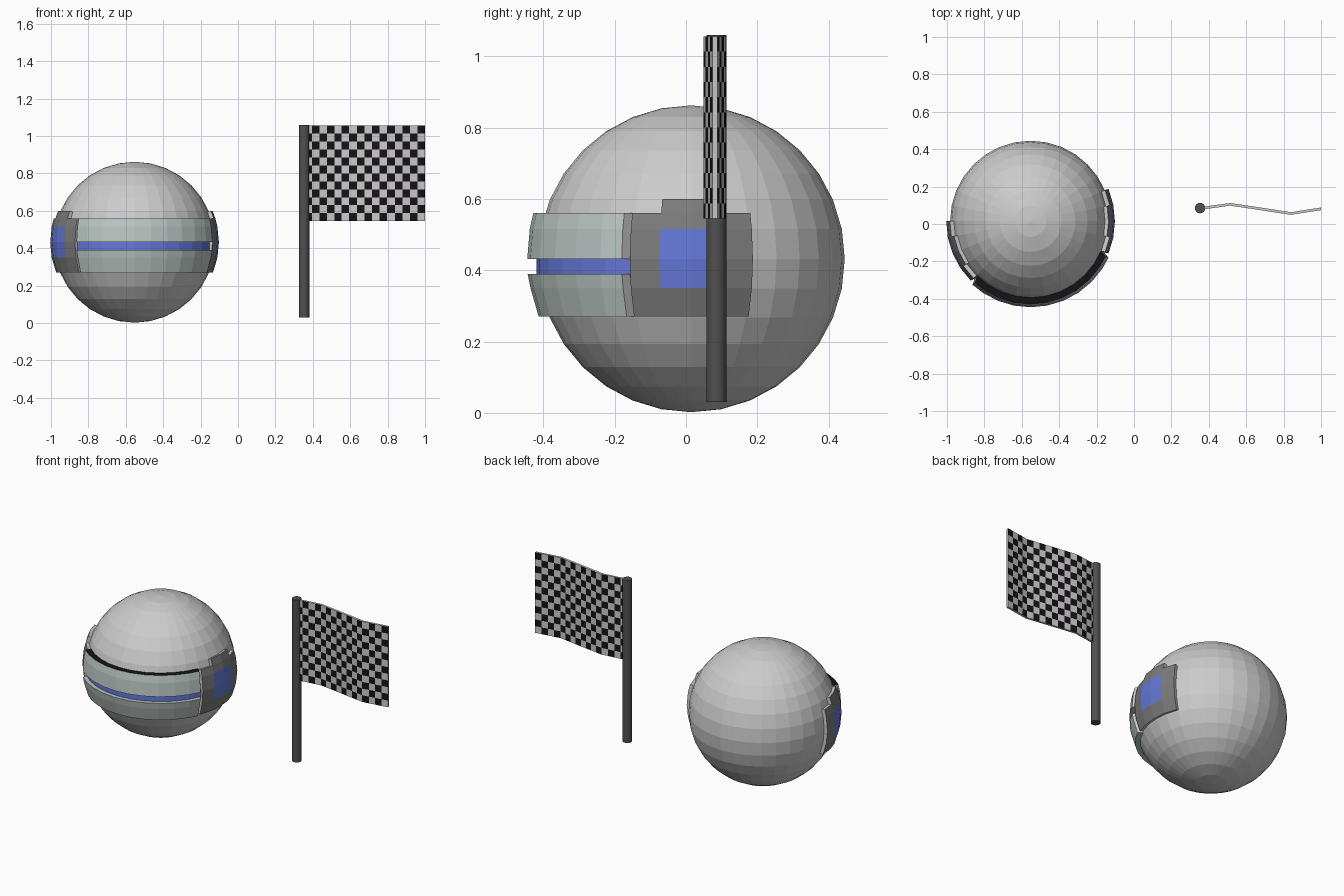
import bpy, bmesh
from math import cos, sin, radians, sqrt

if "Cube" in bpy.data.objects:
    bpy.data.objects.remove(bpy.data.objects["Cube"])

CX, CY, CZ, R = -0.553, 0.015, 0.432, 0.43
STEP = 11.25          # facet size of the sphere in degrees


def mat(name, r, g, b):
    m = bpy.data.materials.new(name)
    m.diffuse_color = (r, g, b, 1)
    m.use_nodes = True
    m.node_tree.nodes["Principled BSDF"].inputs["Base Color"].default_value = m.diffuse_color
    return m


LIGHT = mat("light_grey", .62, .62, .62)
DARK = mat("dark_grey", .2, .2, .2)
POLE = mat("pole_grey", .08, .08, .08)
BLUE = mat("blue", .13, .19, .7)
BLACK = mat("black", .008, .006, .008)
GLASS = mat("visor_grey", .5, .57, .55)


def make(name, bm, mats):
    me = bpy.data.meshes.new(name)
    bm.normal_update()
    bm.to_mesh(me)
    bm.free()
    ob = bpy.data.objects.new(name, me)
    bpy.context.collection.objects.link(ob)
    for m in mats:
        me.materials.append(m)
    return ob


def polar(r, deg, z):
    a = radians(deg)
    return (CX + r * cos(a), CY + r * sin(a), z)


def ball_r(z):
    return sqrt(R * R - (z - CZ) ** 2)


def solidify(ob, thick, offset, rim):
    s = ob.modifiers.new("thickness", 'SOLIDIFY')
    s.thickness, s.offset, s.material_offset_rim = thick, offset, rim


# Sweep a closed (radius, z, is_outer) profile round the helmet; outer points pull in at the ends
def sweep(name, prof, edge_mats, cap_mat, mats, inset):
    bm = bmesh.new()
    angs = [225 + STEP * i for i in range(11)]
    rows = []
    for i, a in enumerate(angs):
        d = inset if i == 0 else -inset if i == 10 else 0
        rows.append([bm.verts.new(polar(r, a + d * o, z)) for r, z, o in prof])
    n = len(prof)
    for p, q in zip(rows, rows[1:]):
        for j in range(n):
            k = (j + 1) % n
            bm.faces.new((p[j], p[k], q[k], q[j])).material_index = edge_mats[j]
    for row in (rows[0], rows[-1]):
        bm.faces.new(row).material_index = cap_mat
    bmesh.ops.recalc_face_normals(bm, faces=bm.faces)
    return make(name, bm, mats)


# Helmet shell
bpy.ops.mesh.primitive_uv_sphere_add(segments=32, ring_count=16, radius=R, location=(CX, CY, CZ))
bpy.context.object.name = "helmet_shell"

# Visor halves with a blue stripe in the groove between them
vis = [GLASS, LIGHT, BLACK]
sweep("visor_lower",
      [(.385, .27, 0), (.428, .27, 1), (.451, .35, 1), (.459, .39, 1), (.42, .39, 0)],
      [0, 0, 0, 0, 0], 1, vis, 2.6)
sweep("visor_upper",
      [(.42, .432, 0), (.46, .432, 1), (.453, .516, 1), (.443, .56, 1), (.395, .56, 0)],
      [0, 0, 0, 2, 0], 1, vis, 2.6)
sweep("visor_stripe",
      [(.415, .385, 0), (.434, .385, 0), (.434, .437, 0), (.415, .437, 0)],
      [0] * 4, 0, [BLUE], 0)


# Hinge panels: stepped top, blue centre, light rim
def panel(name, start):
    zs = [.27, .35, .432, .516, .56, .60]
    bm = bmesh.new()
    g = [[bm.verts.new(polar(ball_r(z) + .021, start + STEP * i, z)) for z in zs] for i in range(5)]
    for i in range(4):
        mid = i in (1, 2)
        for j in range(5 if mid else 4):
            f = bm.faces.new((g[i][j], g[i + 1][j], g[i + 1][j + 1], g[i][j + 1]))
            f.material_index = 2 if mid and j in (1, 2) else 0
    loose = [v for v in bm.verts if not v.link_faces]
    bmesh.ops.delete(bm, geom=loose, context='VERTS')
    # spare slots: rim offset 1 turns dark into light and keeps blue clear of the edge
    ob = make(name, bm, [DARK, LIGHT, BLUE])
    solidify(ob, .03, -1, 1)


panel("right_panel", -22.5)
panel("left_panel", 180)

# Flag pole
bpy.ops.mesh.primitive_cylinder_add(vertices=16, radius=.028, depth=1.03, location=(.353, .085, .545))
pole = bpy.context.object
pole.name = "flag_pole"
pole.data.materials.append(POLE)
bpy.ops.object.shade_smooth_by_angle()

# Chequered flag, four flat folds
COLS, ROWS = 16, 12
fold = [.083, .105, .081, .056, .081]
bm = bmesh.new()
grid = []
for i in range(COLS + 1):
    k, t = min(i // 4, 3), i / 4 - min(i // 4, 3)
    y = fold[k] * (1 - t) + fold[k + 1] * t
    grid.append([bm.verts.new((.353 + .647 * i / COLS, y, .545 + .51 * j / ROWS))
                 for j in range(ROWS + 1)])
for i in range(COLS):
    for j in range(ROWS):
        f = bm.faces.new((grid[i][j], grid[i + 1][j], grid[i + 1][j + 1], grid[i][j + 1]))
        f.material_index = (i + j) % 2
flag = make("flag_cloth", bm, [BLACK, LIGHT, LIGHT])
solidify(flag, .014, 0, 1)
